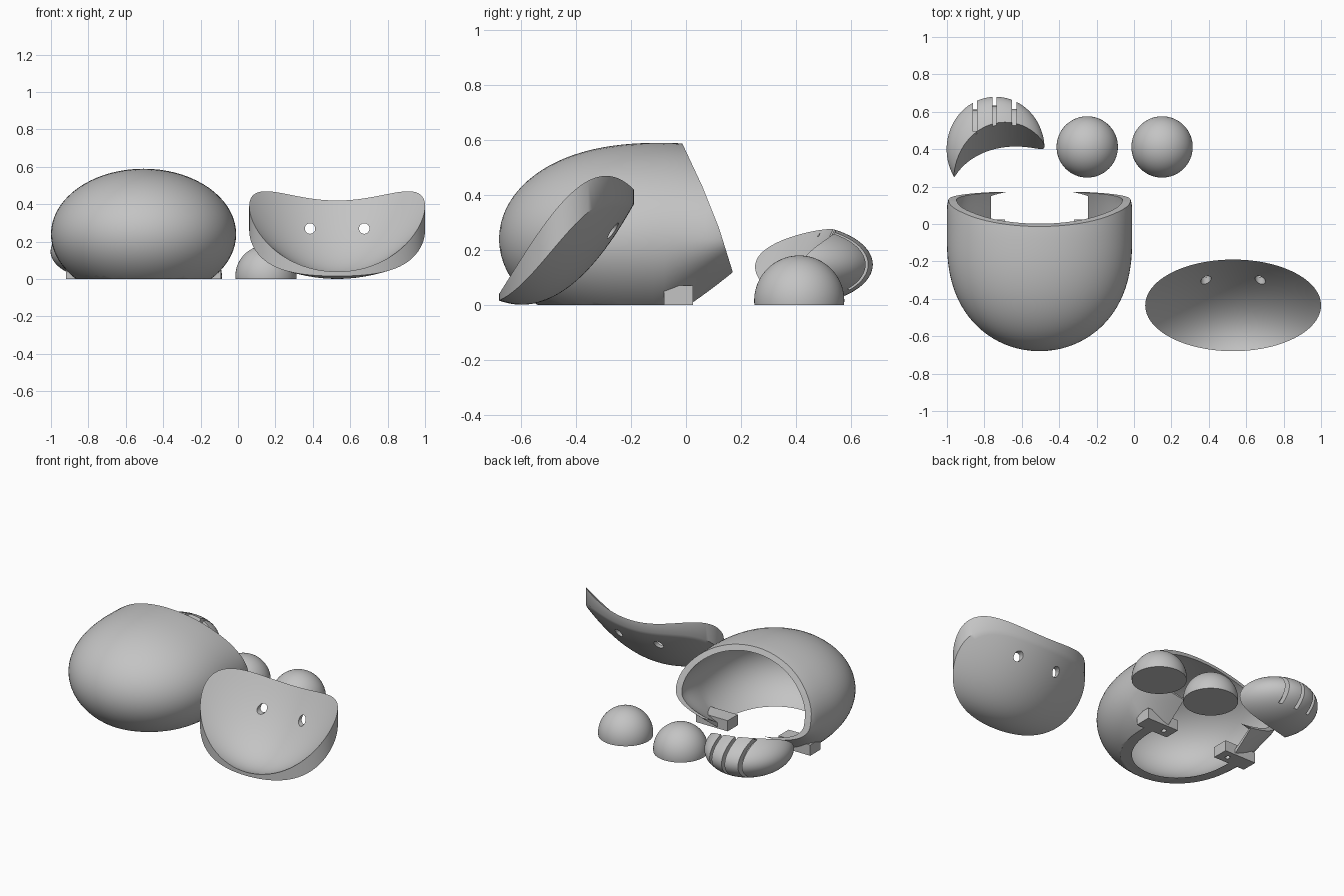
import bpy, bmesh, math
from mathutils import Matrix, Vector

cube = bpy.data.objects.get("Cube")
if cube:
    bpy.data.objects.remove(cube, do_unlink=True)

grey = bpy.data.materials.new("plain_grey")
grey.use_nodes = True
grey.diffuse_color = (0.55, 0.55, 0.55, 1)
grey.node_tree.nodes["Principled BSDF"].inputs["Base Color"].default_value = (0.55, 0.55, 0.55, 1)


def finish(name, bm):
    bmesh.ops.recalc_face_normals(bm, faces=bm.faces)
    mesh = bpy.data.meshes.new(name)
    bm.to_mesh(mesh)
    bm.free()
    mesh.materials.append(grey)
    obj = bpy.data.objects.new(name, mesh)
    bpy.context.collection.objects.link(obj)
    return obj


def loft(name, rings):
    """Closed solid through a list of point rings, capped at both ends."""
    bm = bmesh.new()
    loops = [[bm.verts.new(p) for p in ring] for ring in rings]
    n = len(loops[0])
    for a, b in zip(loops, loops[1:]):
        for i in range(n):
            j = (i + 1) % n
            bm.faces.new((a[i], a[j], b[j], b[i]))
    bm.faces.new(loops[0])
    bm.faces.new(loops[-1])
    return finish(name, bm)


def prism_x(name, profile, x0, x1):
    return loft(name, [[(x, y, z) for y, z in profile] for x in (x0, x1)])


def box(name, lo, hi):
    return prism_x(name, [(lo[1], lo[2]), (hi[1], lo[2]), (hi[1], hi[2]), (lo[1], hi[2])], lo[0], hi[0])


def ellipsoid(name, centre, radii):
    bm = bmesh.new()
    bmesh.ops.create_uvsphere(bm, u_segments=64, v_segments=40, radius=1)
    bmesh.ops.scale(bm, vec=radii, verts=bm.verts)
    bmesh.ops.translate(bm, vec=centre, verts=bm.verts)
    return finish(name, bm)


def rod(name, centre, radius, length, axis="Z", segments=32):
    bm = bmesh.new()
    bmesh.ops.create_cone(bm, cap_ends=True, segments=segments, radius1=radius, radius2=radius, depth=length)
    if axis == "Y":
        bmesh.ops.rotate(bm, matrix=Matrix.Rotation(math.pi / 2, 3, "X"), verts=bm.verts)
    bmesh.ops.translate(bm, vec=centre, verts=bm.verts)
    return finish(name, bm)


def cut(obj, *cutters):
    for cutter in cutters:
        cutter.hide_render = True
        mod = obj.modifiers.new("cut", "BOOLEAN")
        mod.operation = "DIFFERENCE"
        mod.solver = "EXACT"
        mod.object = cutter
        bpy.context.view_layer.objects.active = obj
        bpy.ops.object.modifier_apply(modifier=mod.name)
        bpy.data.objects.remove(cutter, do_unlink=True)


def smooth(obj):
    bpy.ops.object.select_all(action="DESELECT")
    obj.select_set(True)
    bpy.context.view_layer.objects.active = obj
    bpy.ops.object.shade_smooth_by_angle(angle=math.radians(35))


def circle(n):
    return [(math.cos(2 * math.pi * i / n), math.sin(2 * math.pi * i / n)) for i in range(n)]


# Hollow body shell: domed nose, nearly straight sides, underside curling up at the back
BODY_X, BODY_Z = -0.505, 0.24


def body_rings(scale, nose):
    rings = []
    stations = [-0.08 - 0.6 * math.cos(math.pi / 2 * (0.02 + 0.98 * i / 24)) for i in range(25)]
    stations += [-0.08 + 0.03 * i for i in range(1, 13)]
    for y in stations:
        if y <= -0.08:
            t = min(1, max(0, (-0.08 - y) / 0.6))
            f = math.sqrt(1 - t ** 2.4)
            w, top, low = 0.495 * f, 0.35 * f, 0.35 * f
        else:
            s = y + 0.08
            w = 0.495 - 3 * max(y - 0.08, 0) ** 2
            top, low = 0.35 - 0.6 * s * s, 0.35 - 0.94 * s ** 1.1
        yy = y * nose if y < 0 else y
        rings.append([(BODY_X + scale * w * c, yy, BODY_Z + scale * (top if d > 0 else low) * d)
                      for c, d in circle(72)])
    return rings


body = loft("body_shell", body_rings(1, 1))
cut(body,
    loft("hollow", body_rings(0.91, 0.94)),
    box("ground_cut", (-1.5, -1, -0.5), (0.5, 1, 0)),
    prism_x("back_cut", [(-0.03, 0.62), (-0.01, 0.58), (0.06, 0.43), (0.12, 0.28), (0.17, 0.12),
                         (0.18, -0.1), (0.6, -0.1), (0.6, 0.62)], -1.5, 0.5),
    box("underside_notch", (BODY_X - 0.26, -0.1, -0.2), (BODY_X + 0.26, 0.5, 0.12)))
smooth(body)

# Two mounting blocks inside the shell, each with a screw hole
for side, label in ((1, "left"), (-1, "right")):
    xs = sorted((BODY_X + side * 0.185, BODY_X + side * 0.415))
    block = box(label + "_mounting_block", (xs[0], -0.08, 0), (xs[1], 0.025, 0.07))
    cut(block, rod("screw_hole", (BODY_X + side * 0.25, -0.03, 0), 0.017, 0.09))
    smooth(block)

# Curved face plate: bowl with an oval outline and vertical edge walls
PLATE_X, PLATE_Y = 0.53, -0.435


def inner(u, v):
    return 0.09 + 0.19 * v + 0.14 * v * v + (0.3 + 0.06 * v) * u * u


def outer(u, v):
    return 0.053 + 0.175 * v + 0.132 * v * v + (0.2 + 0.1 * v) * u * u + 0.006


def plate_ring(r, height):
    return [(PLATE_X + 0.47 * r * c, PLATE_Y + 0.245 * r * s, height(r * c, r * s)) for c, s in circle(96)]


radii = [0.02] + [i / 20 for i in range(1, 21)]
plate = loft("face_plate", [plate_ring(r, inner) for r in radii] + [plate_ring(r, outer) for r in reversed(radii)])
cut(plate, *[rod("eye_hole", (PLATE_X + dx, -0.25, 0.27), 0.028, 0.3, "Y") for dx in (-0.145, 0.145)])
smooth(plate)

# Two domes with flat undersides
for x, label in ((0.15, "left"), (-0.25, "right")):
    dome = ellipsoid(label + "_dome", (x, 0.412, 0.016), (0.164, 0.164, 0.164))
    cut(dome, box("ground_cut", (x - 0.3, 0, -0.4), (x + 0.3, 0.8, 0)))
    smooth(dome)

# Paw: rounded solid with a leaning concave front and three toe grooves
PAW = Vector((-0.74, 0.40, 0.147))
PAW_R = Vector((0.262, 0.28, 0.147))
paw = ellipsoid("paw", PAW, PAW_R)
hollow = rod("paw_hollow", (-0.67, 0.11, 0), 0.30, 1.0, segments=96)
for v in hollow.data.vertices:
    v.co.y += 0.5 * v.co.z


def groove(x):
    k = math.sqrt(1 - ((x - PAW.x) / PAW_R.x) ** 2)
    angles = [math.radians(-42 + 110 * i / 24) for i in range(25)]

    def arc(f):
        return [(PAW.y + PAW_R.y * f * math.cos(a), PAW.z + PAW_R.z * f * math.sin(a)) for a in angles]
    return prism_x("groove", arc(k * 1.15) + arc(k * 0.83)[::-1], x - 0.011, x + 0.011)


cut(paw, hollow, *[groove(PAW.x + dx) for dx in (-0.11, -0.005, 0.1)])
smooth(paw)
